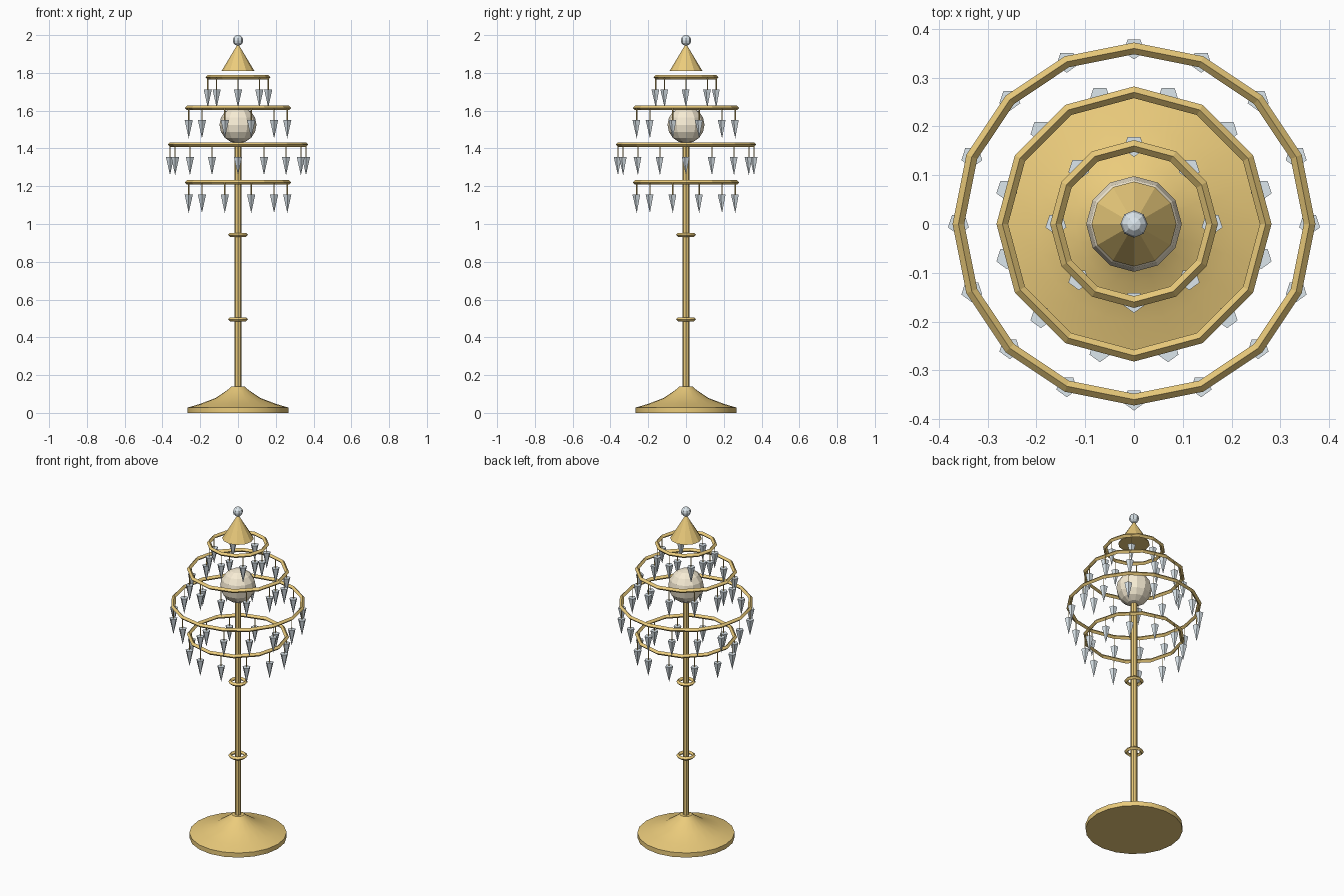
import bpy, bmesh, math
from mathutils import Matrix

if "Cube" in bpy.data.objects:
    bpy.data.objects.remove(bpy.data.objects["Cube"])


def material(name, rgb):
    m = bpy.data.materials.new(name)
    m.diffuse_color = (*rgb, 1)
    m.use_nodes = True
    m.node_tree.nodes["Principled BSDF"].inputs["Base Color"].default_value = m.diffuse_color
    return m


GOLD = material("gold", (0.83, 0.60, 0.20))
CRYSTAL = material("crystal", (0.72, 0.80, 0.85))
GLOBE = material("cream_glass", (0.93, 0.84, 0.66))


def finish(name, mat):
    ob = bpy.context.object
    ob.name = name
    ob.data.materials.append(mat)
    return ob


def cone(name, mat, sides, r_low, r_high, z_low, z_high, x=0, y=0, rot=0):
    bpy.ops.mesh.primitive_cone_add(vertices=sides, radius1=r_low, radius2=r_high,
                                    depth=z_high - z_low, rotation=(0, 0, rot),
                                    location=(x, y, (z_low + z_high) / 2))
    return finish(name, mat)


def ring(name, radius, tube, z, sides):
    bpy.ops.mesh.primitive_torus_add(major_radius=radius, minor_radius=tube, location=(0, 0, z),
                                     major_segments=sides, minor_segments=4)
    return finish(name, GOLD)


def ball(name, mat, radius, z, segments, rings):
    bpy.ops.mesh.primitive_uv_sphere_add(segments=segments, ring_count=rings,
                                         radius=radius, location=(0, 0, z))
    return finish(name, mat)


# Flared base, spun from a profile
profile = [(0, 0), (0.267, 0), (0.267, 0.028), (0.20, 0.048), (0.12, 0.078),
           (0.06, 0.118), (0.034, 0.14), (0, 0.14)]
bm = bmesh.new()
verts = [bm.verts.new((r, 0, z)) for r, z in profile]
edges = [bm.edges.new(pair) for pair in zip(verts, verts[1:])]
bmesh.ops.spin(bm, geom=verts + edges, axis=(0, 0, 1), cent=(0, 0, 0),
               angle=math.tau, steps=20, use_merge=False)
bmesh.ops.remove_doubles(bm, verts=bm.verts, dist=1e-4)
bmesh.ops.recalc_face_normals(bm, faces=bm.faces)
mesh = bpy.data.meshes.new("base")
bm.to_mesh(mesh)
bm.free()
base = bpy.data.objects.new("base", mesh)
bpy.context.collection.objects.link(base)
bpy.ops.object.select_all(action='DESELECT')
base.select_set(True)
bpy.context.view_layer.objects.active = base
finish("base", GOLD)
bpy.ops.object.shade_smooth_by_angle(angle=math.radians(40))

# Pole with two collars
cone("pole", GOLD, 8, 0.018, 0.018, 0.12, 1.46)
for i, z in enumerate((0.495, 0.942)):
    ring(f"pole_collar_{i + 1}", 0.042, 0.011, z, 12)

# Light globe, cap and finial
ball("light_globe", GLOBE, 0.098, 1.525, 12, 8)
cone("top_cap", GOLD, 12, 0.087, 0, 1.81, 1.955)
ball("finial", CRYSTAL, 0.028, 1.972, 8, 6)

# Tiers of rings with hanging crystals: radius, height, ring sides, drops, start angle
tiers = [(0.16, 1.777, 12, 8, 0), (0.27, 1.615, 12, 12, 15),
         (0.36, 1.42, 16, 16, 0), (0.27, 1.22, 12, 12, 15)]
for t, (radius, z, sides, drops, start) in enumerate(tiers, 1):
    ring(f"tier_{t}_ring", radius, 0.012, z, sides)
    for i in range(drops):
        a = math.radians(start) + math.tau * i / drops
        x, y = radius * math.cos(a), radius * math.sin(a)
        cone(f"tier_{t}_wire_{i + 1}", GOLD, 4, 0.003, 0.003, z - 0.067, z, x, y)
        cone(f"tier_{t}_crystal_{i + 1}", CRYSTAL, 5, 0, 0.0225, z - 0.162, z - 0.065,
             x, y, math.pi)
